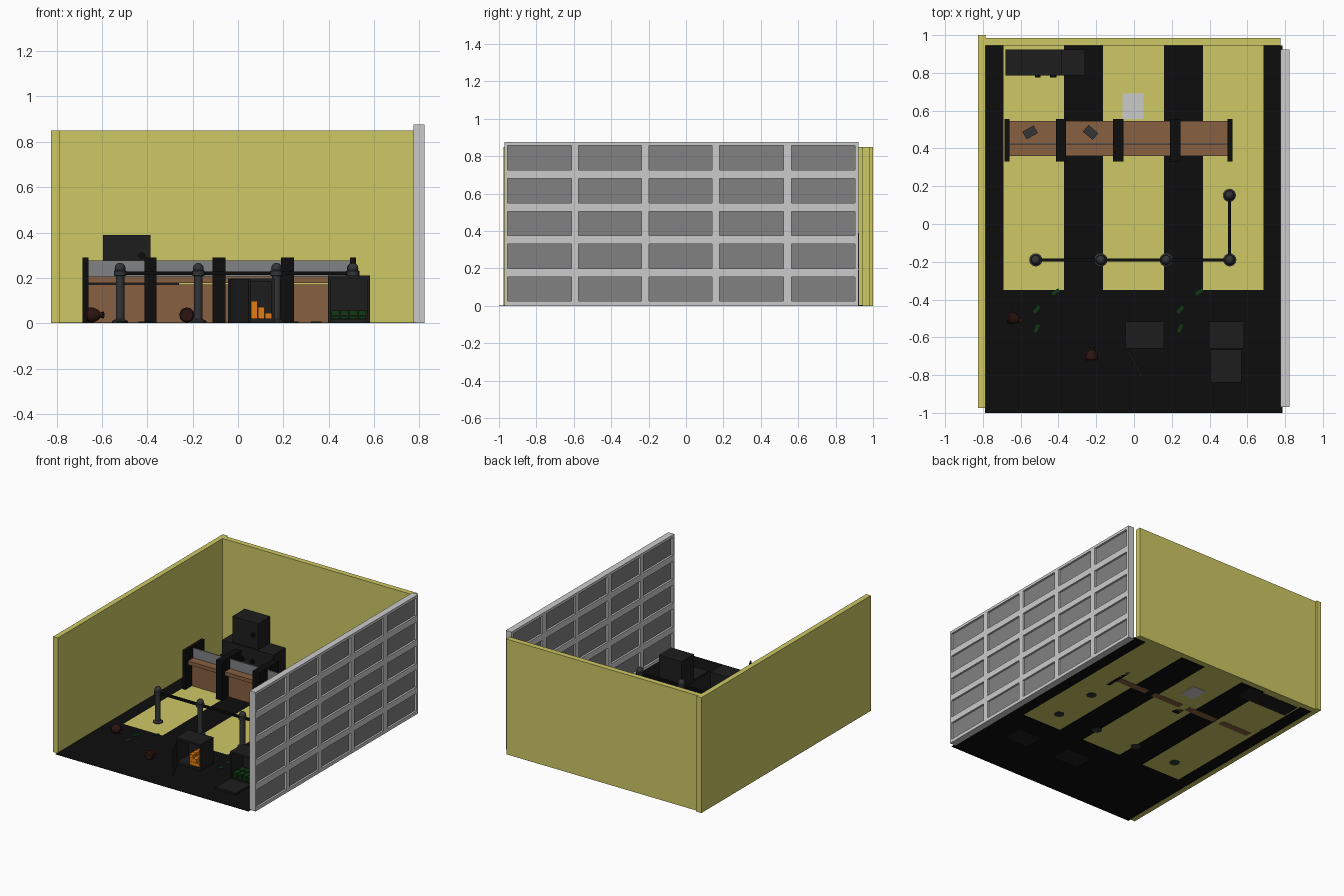
import bpy, bmesh, math
from mathutils import Vector, Matrix

if "Cube" in bpy.data.objects:
    bpy.data.objects.remove(bpy.data.objects["Cube"])


def mat(name, c):
    m = bpy.data.materials.new(name)
    m.diffuse_color = (*c, 1)
    m.use_nodes = True
    m.node_tree.nodes["Principled BSDF"].inputs["Base Color"].default_value = m.diffuse_color
    return m


YELLOW = mat("yellow_paint", (0.616, 0.579, 0.129))
BLACK = mat("black", (0.004, 0.004, 0.004))
STEEL = mat("dark_steel", (0.0125, 0.0125, 0.0125))
POST = mat("post_metal", (0.033, 0.035, 0.037))
WOOD = mat("wood", (0.242, 0.117, 0.053))
PANE = mat("window_pane", (0.221, 0.221, 0.221))
GLASS = mat("counter_glass", (0.221, 0.225, 0.23))
GOLD = mat("gold", (0.75, 0.20, 0.006))
GREEN = mat("banknote_green", (0.004, 0.04, 0.006))
SACK = mat("sack_cloth", (0.024, 0.007, 0.005))


def finish(name, bm, m):
    bmesh.ops.recalc_face_normals(bm, faces=bm.faces)
    me = bpy.data.meshes.new(name)
    bm.to_mesh(me)
    bm.free()
    ob = bpy.data.objects.new(name, me)
    bpy.context.collection.objects.link(ob)
    if m:
        me.materials.append(m)
    return ob


def boxes(name, spans, m=None, rot=0.0):
    """Several boxes as one part; each span is (x0, x1, y0, y1, z0, z1)."""
    bm = bmesh.new()
    for x0, x1, y0, y1, z0, z1 in spans:
        c = Vector(((x0 + x1) / 2, (y0 + y1) / 2, (z0 + z1) / 2))
        M = (Matrix.Translation(c) @ Matrix.Rotation(rot, 4, 'Z')
             @ Matrix.Diagonal((x1 - x0, y1 - y0, z1 - z0, 1)))
        bmesh.ops.create_cube(bm, size=1, matrix=M)
    return finish(name, bm, m)


def lathe(name, profile, m, loc, rot=(0, 0, 0), n=16):
    bm = bmesh.new()
    vs = [bm.verts.new((r, 0, z)) for r, z in profile]
    es = [bm.edges.new(p) for p in zip(vs, vs[1:])]
    bmesh.ops.spin(bm, geom=vs + es, cent=(0, 0, 0), axis=(0, 0, 1),
                   angle=2 * math.pi, steps=n)
    bmesh.ops.remove_doubles(bm, verts=bm.verts, dist=1e-5)
    ob = finish(name, bm, m)
    ob.location, ob.rotation_euler = loc, rot
    bpy.ops.object.select_all(action='DESELECT')
    bpy.context.view_layer.objects.active = ob
    ob.select_set(True)
    bpy.ops.object.shade_smooth_by_angle(angle=math.radians(35))
    return ob


B, F = 0.0015, 0.004  # underside and top of the floor; furniture reaches z = 0

# floor: black tiles with three yellow strips let in
strips = [(-0.69, -0.37), (-0.165, 0.16), (0.365, 0.685)]
edges = [-0.79, *[v for s in strips for v in s], 0.785]
boxes("black_floor", [(-0.79, 0.785, -1.0, -0.35, B, F)] +
      [(edges[i], edges[i + 1], -0.35, 0.945, B, F) for i in (0, 2, 4, 6)], BLACK)
boxes("yellow_floor_strips", [(a, b, -0.35, 0.945, B, F) for a, b in strips], YELLOW)
boxes("floor_mat", [(-0.06, 0.05, 0.555, 0.69, 0, F + 0.003)])

# walls
boxes("left_wall", [(-0.825, -0.787, -0.975, 1.0, 0, 0.85)], YELLOW)
boxes("back_wall", [(-0.787, 0.775, 0.945, 0.985, 0, 0.85)], YELLOW)

# window wall: lattice of bars with recessed panes
y0, y1, top = -0.97, 0.923, 0.877
bars = [(0.775, 0.823, a, b, 0, top) for a, b in
        [(y0, -0.955), (-0.613, -0.575), (-0.237, -0.197), (0.14, 0.18), (0.52, 0.563), (0.903, y1)]]
vcuts = list(zip([b[3] for b in bars], [b[2] for b in bars[1:]]))
for a, b in [(0, 0.025), (0.155, 0.20), (0.33, 0.375), (0.505, 0.55), (0.68, 0.727), (0.857, top)]:
    bars += [(0.775, 0.823, c, d, a, b) for c, d in vcuts]
boxes("window_frame", bars)
boxes("window_panes", [(0.789, 0.809, y0 + 0.005, y1 - 0.005, 0.01, top - 0.01)], PANE)

# teller counters
divs = [(-0.685, -0.66), (-0.412, -0.36), (-0.112, -0.056), (0.19, 0.246), (0.495, 0.521)]
boxes("counter_dividers", [(a, b, 0.33, 0.555, B, 0.29) for a, b in divs], BLACK)
bays = [(a[1], b[0]) for a, b in zip(divs, divs[1:])]
boxes("counter_fronts", [(a, b, 0.405, 0.455, 0, 0.17) for a, b in bays], WOOD)
boxes("counter_tops", [(a, b, 0.36, 0.545, 0.178, 0.205) for a, b in bays], WOOD)
boxes("counter_glass", [(a, b, 0.421, 0.429, 0.205, 0.277) for a, b in bays], GLASS)
for i, (x, a) in enumerate([(-0.55, 0.5), (-0.23, -0.7)]):
    boxes(f"keypad_{i}", [(x - 0.034, x + 0.034, 0.462, 0.508, 0.205, 0.222)], POST, a)

# queue posts and ropes
prof = [(0, 0), (0.035, 0), (0.035, 0.01), (0.019, 0.018), (0.019, 0.208), (0.028, 0.21), (0.028, 0.23)]
prof += [(0.024 * math.cos(t), 0.242 + 0.024 * math.sin(t))
         for t in [math.radians(d) for d in (-20, 0, 30, 60)]] + [(0, 0.266)]
spots = [(-0.52, -0.19), (-0.175, -0.19), (0.17, -0.19), (0.507, -0.19), (0.505, 0.152)]
for i, (x, y) in enumerate(spots):
    lathe(f"queue_post_{i}", prof, POST, (x, y, 0))
boxes("queue_ropes", [(a[0] - 0.008, b[0] + 0.008, -0.198, -0.182, 0.212, 0.228)
                      for a, b in zip(spots[:3], spots[1:4])] +
      [(0.497, 0.513, -0.19, 0.152, 0.212, 0.228)], BLACK)

# stacked closed safes at the back, with knobs
for i, (x, z, k) in enumerate([(-0.68, 0, 0.17), (-0.47, 0, 0.04), (-0.595, 0.198, 0.17)]):
    boxes(f"closed_safe_{i}", [(x, x + 0.21, 0.785, 0.925, z, z + 0.192)], STEEL)
    lathe(f"safe_knob_{i}", [(0, 0), (0.015, 0), (0.015, 0.012), (0, 0.012)], BLACK,
          (x + k, 0.787, z + 0.1), (math.pi / 2, 0, 0), 12)
boxes("safe_feet", [(-0.57, -0.41, 0.80, 0.91, 0.19, 0.2)], STEEL)


def open_safe(name, x0, x1, h):
    ya, yb, t = -0.66, -0.515, 0.013
    boxes(name, [(x0, x0 + t, ya, yb, 0, h), (x1 - t, x1, ya, yb, 0, h),
                 (x0 + t, x1 - t, yb - t, yb, 0, h),
                 (x0 + t, x1 - t, ya, yb - t, 0, 0.02),
                 (x0 + t, x1 - t, ya, yb - t, h - t, h)], STEEL)


# gold safe with the door swung open
open_safe("gold_safe", -0.045, 0.16, 0.197)
boxes("gold_safe_door", [(-0.075, 0.095, -0.755, -0.745, F, 0.192)], STEEL, math.radians(-62))
bars = []
for row, n in enumerate((3, 2, 1)):
    for k in range(n):
        for d in range(3):
            x, y, z = 0.058 + k * 0.03, -0.65 + d * 0.04, 0.02 + row * 0.026
            bars.append((x, x + 0.029, y, y + 0.037, z, z + 0.025))
boxes("gold_bars", bars, GOLD)

# banknote safe with its door fallen flat in front
open_safe("banknote_safe", 0.397, 0.582, 0.21)
boxes("fallen_door", [(0.405, 0.57, -0.838, -0.665, F, F + 0.013)], STEEL)
boxes("banknote_stacks", [(0.413 + i * 0.039, 0.448 + i * 0.039, -0.65 + j * 0.06,
                           -0.6 + j * 0.06, 0.02 + k * 0.013, 0.031 + k * 0.013)
                          for i in range(4) for j in range(2) for k in range(3)], GREEN)

# loose banknotes
for i, x in enumerate((-0.515, 0.245)):
    for j, (dx, y, a) in enumerate([(0.1, -0.36, 35), (0, -0.453, 50), (0, -0.552, 68)]):
        boxes(f"loose_note_{i}_{j}", [(x + dx - 0.022, x + dx + 0.022, y - 0.009, y + 0.009,
                                       F, F + 0.004)], GREEN, math.radians(a))

# money sacks lying on their sides
sack = [(0, -0.036), (0.027, -0.036), (0.034, -0.026), (0.033, -0.01), (0.024, 0.012),
        (0.011, 0.024), (0.016, 0.038), (0, 0.036)]
for i, (x, y, a) in enumerate([(-0.63, -0.503, 72), (-0.223, -0.69, 175)]):
    lathe(f"money_sack_{i}", sack, SACK, (x, y, F + 0.032), (math.pi / 2, 0, math.radians(a)), 12)
